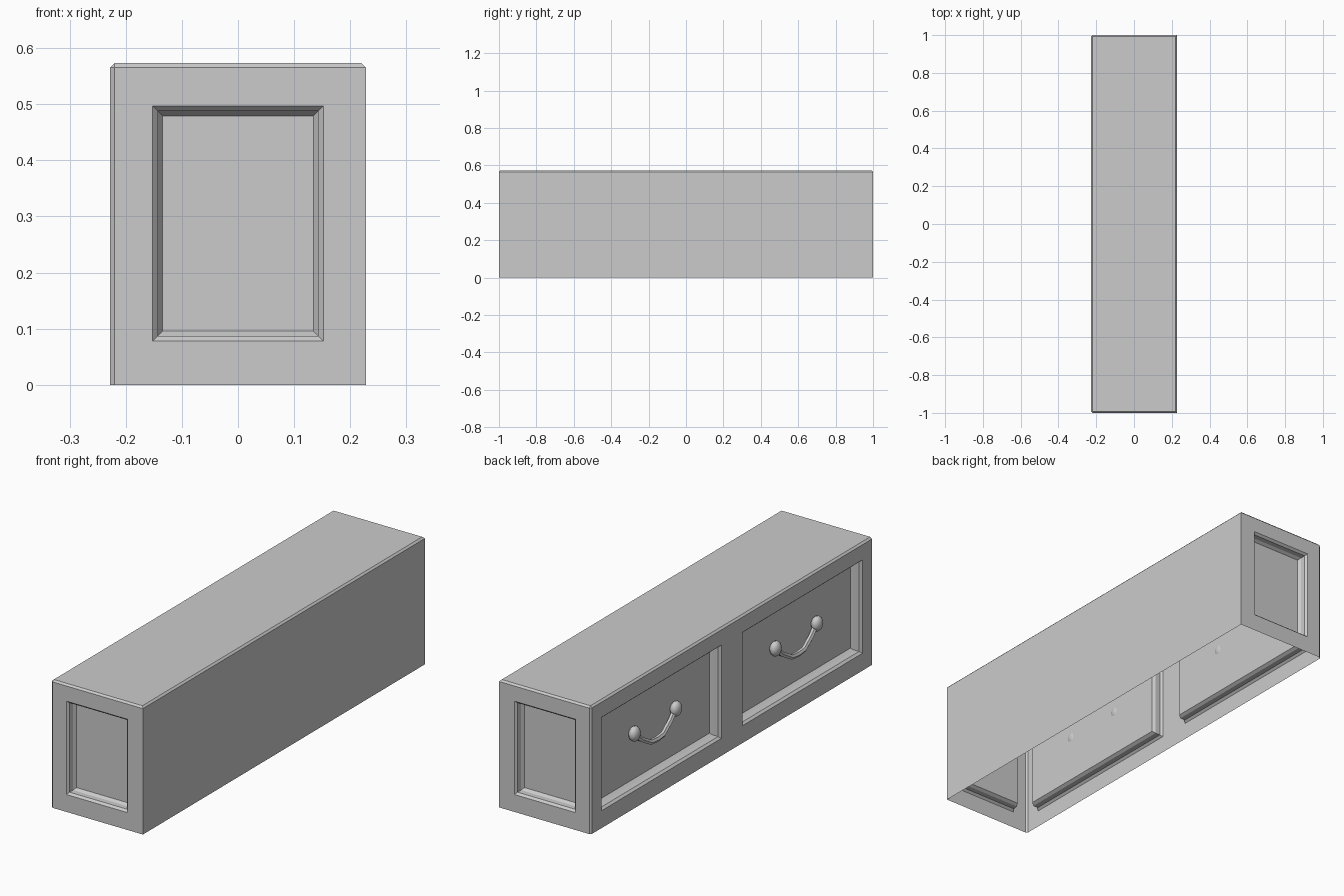
import bpy, bmesh
from mathutils import Vector

if "Cube" in bpy.data.objects:
    bpy.data.objects.remove(bpy.data.objects["Cube"])

HX, HY, H = 0.228, 1.0, 0.573
Z0, Z1 = 0.078, 0.497
CHAMFER = 0.008


def wall_faces(bm, normal):
    bm.normal_update()
    return [f for f in bm.faces if f.normal.dot(normal) > 0.99]


def recess(bm, normal, axis, spans):
    """Cut rectangular openings in one wall and sink a moulded panel in each."""
    normal = Vector(normal)
    cuts = [(axis, v) for span in spans for v in span] + [(2, Z0), (2, Z1)]
    for ax, v in cuts:
        co, no = Vector(), Vector()
        co[ax], no[ax] = v, 1
        faces = wall_faces(bm, normal)
        edges = {e for f in faces for e in f.edges}
        verts = {w for f in faces for w in f.verts}
        bmesh.ops.bisect_plane(bm, geom=faces + list(edges) + list(verts),
                               plane_co=co, plane_no=no, dist=1e-5)
    for a, b in spans:
        panel = [f for f in wall_faces(bm, normal)
                 if a < f.calc_center_median()[axis] < b
                 and Z0 < f.calc_center_median().z < Z1]
        # outer slope, straight drop, inner slope
        for width, depth in ((0.009, 0.010), (0.0003, 0.024), (0.0085, 0.013)):
            bmesh.ops.inset_individual(bm, faces=panel, thickness=width,
                                       depth=-depth, use_even_offset=True)


# cabinet shell: open underneath, chamfered top and left upright edges
bm = bmesh.new()
bmesh.ops.create_cube(bm, size=1)
for v in bm.verts:
    v.co = Vector((v.co.x * 2 * HX, v.co.y * 2 * HY, (v.co.z + 0.5) * H))
edges = [e for e in bm.edges
         if all(v.co.z > H / 2 for v in e.verts)
         or (all(v.co.x < 0 for v in e.verts)
             and abs(e.verts[0].co.z - e.verts[1].co.z) > 0.1)]
bmesh.ops.bevel(bm, geom=edges, offset=CHAMFER, segments=1,
                profile=0.5, affect='EDGES')
bmesh.ops.delete(bm, geom=wall_faces(bm, Vector((0, 0, -1))), context='FACES')
recess(bm, (0, -1, 0), 0, [(-0.152, 0.152)])
recess(bm, (0, 1, 0), 0, [(-0.152, 0.152)])
recess(bm, (-1, 0, 0), 1, [(-0.925, -0.075), (0.075, 0.925)])
mesh = bpy.data.meshes.new("cabinet_shell")
bm.to_mesh(mesh)
bm.free()
bpy.context.collection.objects.link(bpy.data.objects.new("cabinet_shell", mesh))


# drawer knobs and drooping pulls, kept inside the panel recess
def knob(name, y):
    bpy.ops.mesh.primitive_uv_sphere_add(segments=16, ring_count=8,
                                         location=(-HX + 0.030, y, 0.31))
    ob = bpy.context.object
    ob.name = name
    ob.rotation_euler = (0, 1.5708, 0)
    ob.scale = (0.034, 0.030, 0.022)
    bpy.ops.object.shade_smooth()


def pull(name, yc):
    half = [(0.140, 0.305, 0.032), (0.105, 0.270, 0.030), (0.045, 0.235, 0.024)]
    path = [(-y, z, d) for y, z, d in half] + [(0, 0.231, 0.023)] + half[::-1]
    cu = bpy.data.curves.new(name, 'CURVE')
    cu.dimensions = '3D'
    cu.bevel_depth = 0.012
    cu.bevel_resolution = 1
    cu.use_fill_caps = True
    sp = cu.splines.new('POLY')
    sp.points.add(len(path) - 1)
    for p, (y, z, d) in zip(sp.points, path):
        p.co = (-HX + d, yc + y, z, 1)
    ob = bpy.data.objects.new(name, cu)
    bpy.context.collection.objects.link(ob)
    bpy.ops.object.select_all(action='DESELECT')
    ob.select_set(True)
    bpy.context.view_layer.objects.active = ob
    bpy.ops.object.convert(target='MESH')
    bpy.ops.object.shade_smooth_by_angle()


for side, yc in (("front", -0.5), ("back", 0.5)):
    pull(f"{side}_drawer_pull", yc)
    for i, off in enumerate((-0.147, 0.147)):
        knob(f"{side}_drawer_knob_{i + 1}", yc + off)
